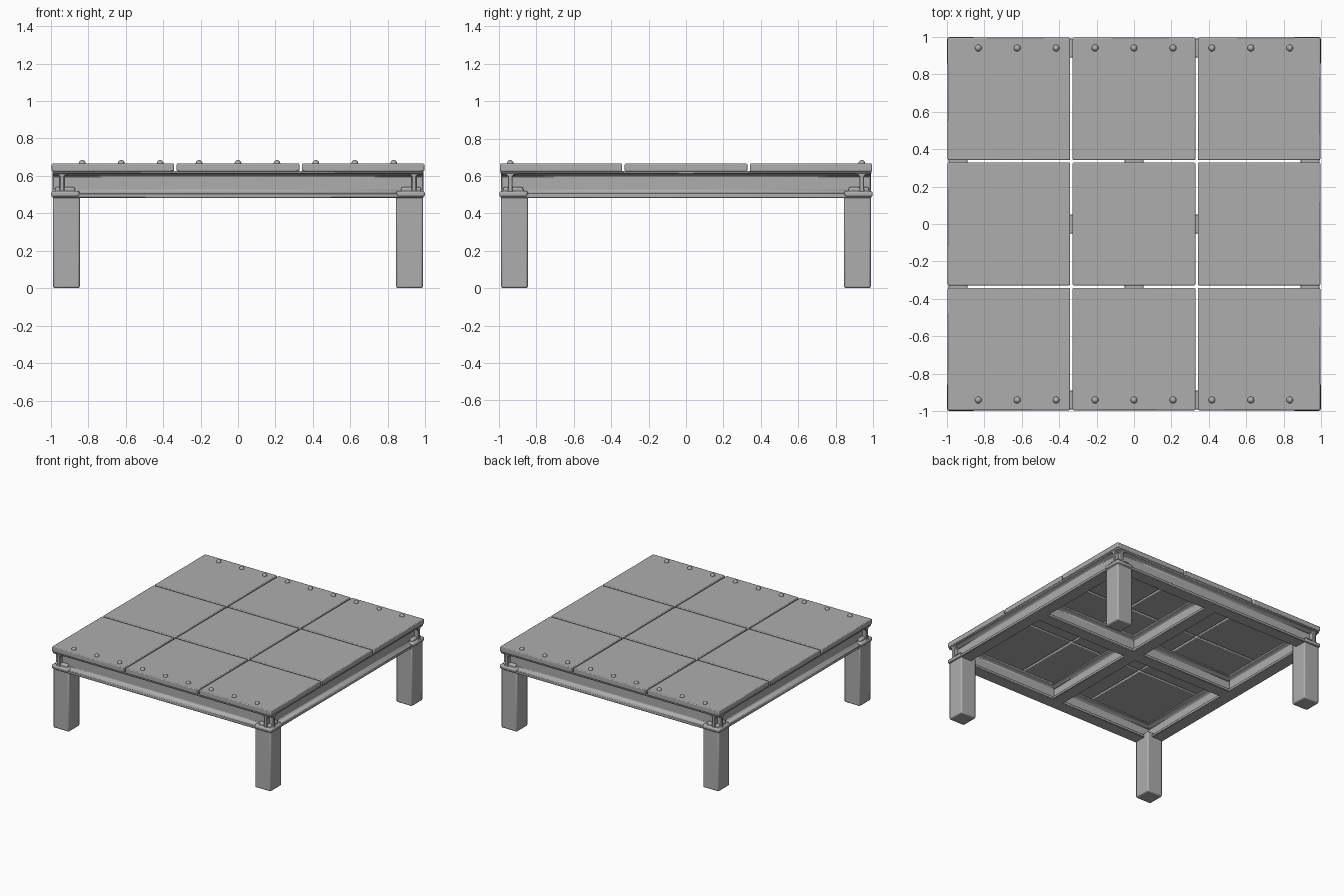
import bpy, bmesh, math
from mathutils import Matrix, Vector

if "Cube" in bpy.data.objects:
    bpy.data.objects.remove(bpy.data.objects["Cube"])

metal = bpy.data.materials.new("grey_metal")
metal.diffuse_color = (0.42, 0.42, 0.42, 1)
metal.use_nodes = True
metal.node_tree.nodes["Principled BSDF"].inputs["Base Color"].default_value = metal.diffuse_color


def finish(bm, name, bevel=0.0, segments=2):
    bmesh.ops.recalc_face_normals(bm, faces=bm.faces)
    me = bpy.data.meshes.new(name)
    bm.to_mesh(me)
    bm.free()
    ob = bpy.data.objects.new(name, me)
    bpy.context.collection.objects.link(ob)
    me.materials.append(metal)
    if bevel:
        m = ob.modifiers.new("bevel", 'BEVEL')
        m.width, m.segments, m.limit_method = bevel, segments, 'ANGLE'
    bpy.ops.object.select_all(action='DESELECT')
    ob.select_set(True)
    bpy.context.view_layer.objects.active = ob
    bpy.ops.object.shade_smooth_by_angle(angle=math.radians(40))
    return ob


def box(name, x0, x1, y0, y1, z0, z1, bevel):
    bm = bmesh.new()
    size = Vector((x1 - x0, y1 - y0, z1 - z0))
    mid = Vector((x0 + x1, y0 + y1, z0 + z1)) / 2
    bmesh.ops.create_cube(bm, size=1, matrix=Matrix.Translation(mid) @ Matrix.Diagonal((*size, 1)))
    return finish(bm, name, bevel)


def i_beam(name, offset, half_len, along_x):
    # half of the I section (outward distance, height), mirrored to close it
    half = [(0.052, 0.482), (0.052, 0.506), (0.024, 0.512), (0.013, 0.523),
            (0.013, 0.597), (0.024, 0.606), (0.052, 0.612), (0.052, 0.626)]
    section = half + [(-u, z) for u, z in reversed(half)]
    bm = bmesh.new()
    ring = []
    for u, z in section:
        p = (-half_len, offset + u, z) if along_x else (offset + u, -half_len, z)
        ring.append(bm.verts.new(p))
    face = bm.faces.new(ring)
    ext = bmesh.ops.extrude_face_region(bm, geom=[face], use_keep_orig=True)
    shift = Vector((2 * half_len, 0, 0)) if along_x else Vector((0, 2 * half_len, 0))
    bmesh.ops.translate(bm, vec=shift, verts=[g for g in ext['geom'] if isinstance(g, bmesh.types.BMVert)])
    finish(bm, name, 0.004, 1)


# Top panels, three by three with open gaps
spans = [(-0.995, -0.341), (-0.328, 0.328), (0.341, 0.995)]
for i, (x0, x1) in enumerate(spans):
    for j, (y0, y1) in enumerate(spans):
        box(f"top_panel_{i}_{j}", x0, x1, y0, y1, 0.624, 0.666, 0.006)

# Slight rounded rim lip under the outer panel edges comes from the beams:
# perimeter beams and the central cross
for pos, label in ((-0.94, "low"), (0, "middle"), (0.94, "high")):
    i_beam(f"beam_x_{label}", pos, 0.99 if pos else 0.93, True)
    i_beam(f"beam_y_{label}", pos, 0.988 if pos else 0.928, False)

# Legs with a collar gripping the beam corner
for sx in (-1, 1):
    for sy in (-1, 1):
        xs = sorted((sx * 0.845, sx * 0.988))
        ys = sorted((sy * 0.845, sy * 0.988))
        box("leg", *xs, *ys, 0.0, 0.52, 0.01)
        xs = sorted((sx * 0.87, sx * 0.978))
        ys = sorted((sy * 0.87, sy * 0.978))
        box("leg_collar", *xs, *ys, 0.47, 0.54, 0.01)
        # foot pad of the collar, standing slightly proud of the beam
        xs = sorted((sx * 0.848, sx * 0.998))
        ys = sorted((sy * 0.848, sy * 0.998))
        box("leg_cap", *xs, *ys, 0.488, 0.518, 0.01)

# Domed rivets along the front and back edges
for sy in (-1, 1):
    for k in range(-4, 5):
        bm = bmesh.new()
        bmesh.ops.create_uvsphere(bm, u_segments=16, v_segments=10, radius=0.018,
                                  matrix=Matrix.Translation((k * 0.208, sy * 0.94, 0.667)))
        finish(bm, "rivet")
